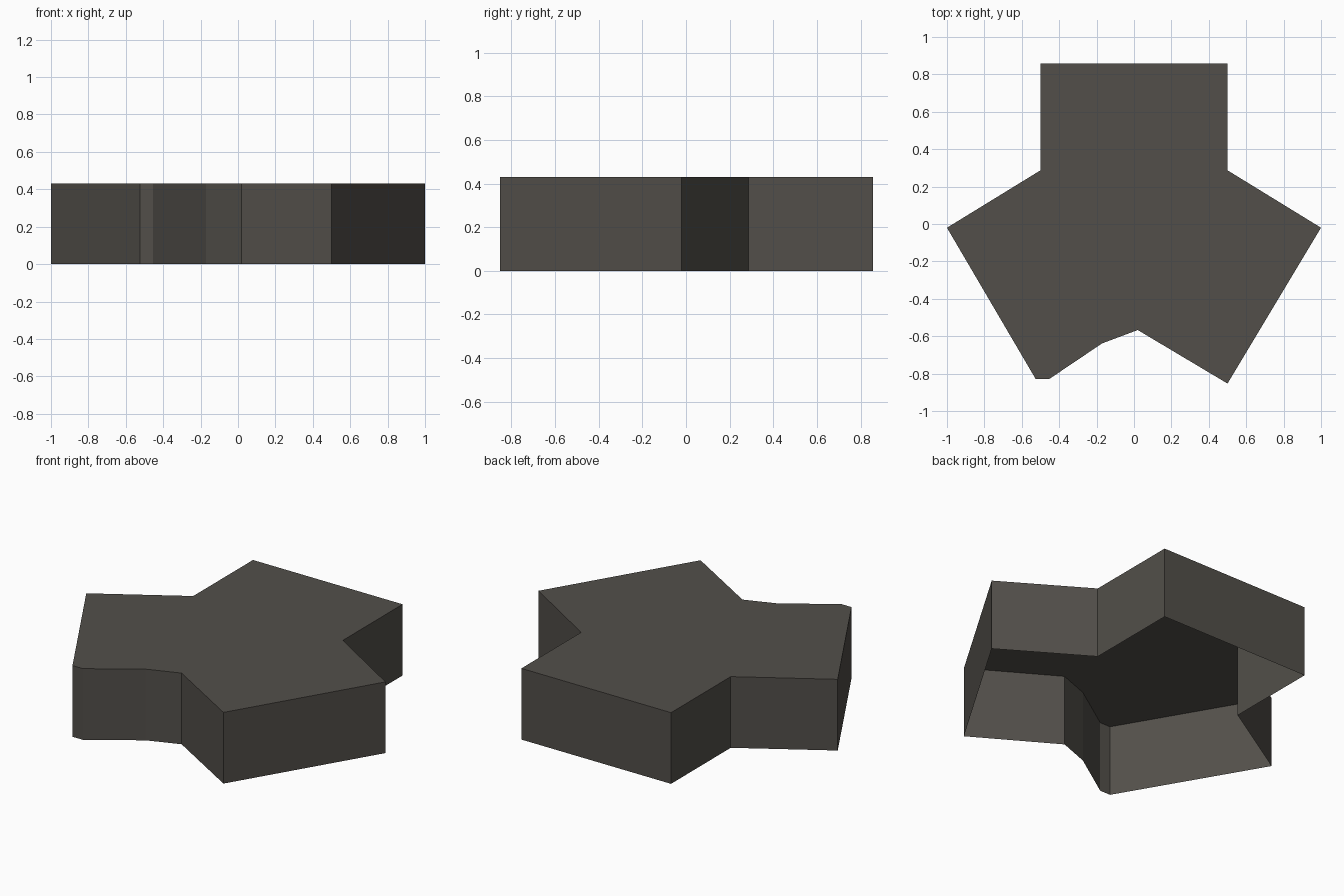
import bpy, bmesh

if "Cube" in bpy.data.objects:
    bpy.data.objects.remove(bpy.data.objects["Cube"])

# One dark stone colour
stone = bpy.data.materials.new("dark_stone")
stone.diffuse_color = (0.085, 0.078, 0.068, 1)
stone.use_nodes = True
stone.node_tree.nodes["Principled BSDF"].inputs["Base Color"].default_value = stone.diffuse_color

HEIGHT = 0.43
# Three-armed outline, counter-clockwise; the lower left arm is worn at its corner
OUTLINE = [(0.5, 0.857), (-0.5, 0.857), (-0.5, 0.287), (-1.0, -0.02),
           (-0.525, -0.83), (-0.455, -0.83), (-0.17, -0.638), (0.02, -0.567),
           (0.5, -0.853), (1.0, -0.02), (0.5, 0.287)]

# Slab: a top face with skirt walls, open underneath
bm = bmesh.new()
rim = [bm.verts.new((x, y, 0)) for x, y in OUTLINE]
top = [bm.verts.new((x, y, HEIGHT)) for x, y in OUTLINE]
bm.faces.new(top)
for i in range(len(rim)):
    j = (i + 1) % len(rim)
    bm.faces.new((rim[i], rim[j], top[j], top[i]))

mesh = bpy.data.meshes.new("paving_slab")
bm.to_mesh(mesh)
bm.free()
mesh.materials.append(stone)
slab = bpy.data.objects.new("paving_slab", mesh)
bpy.context.collection.objects.link(slab)
